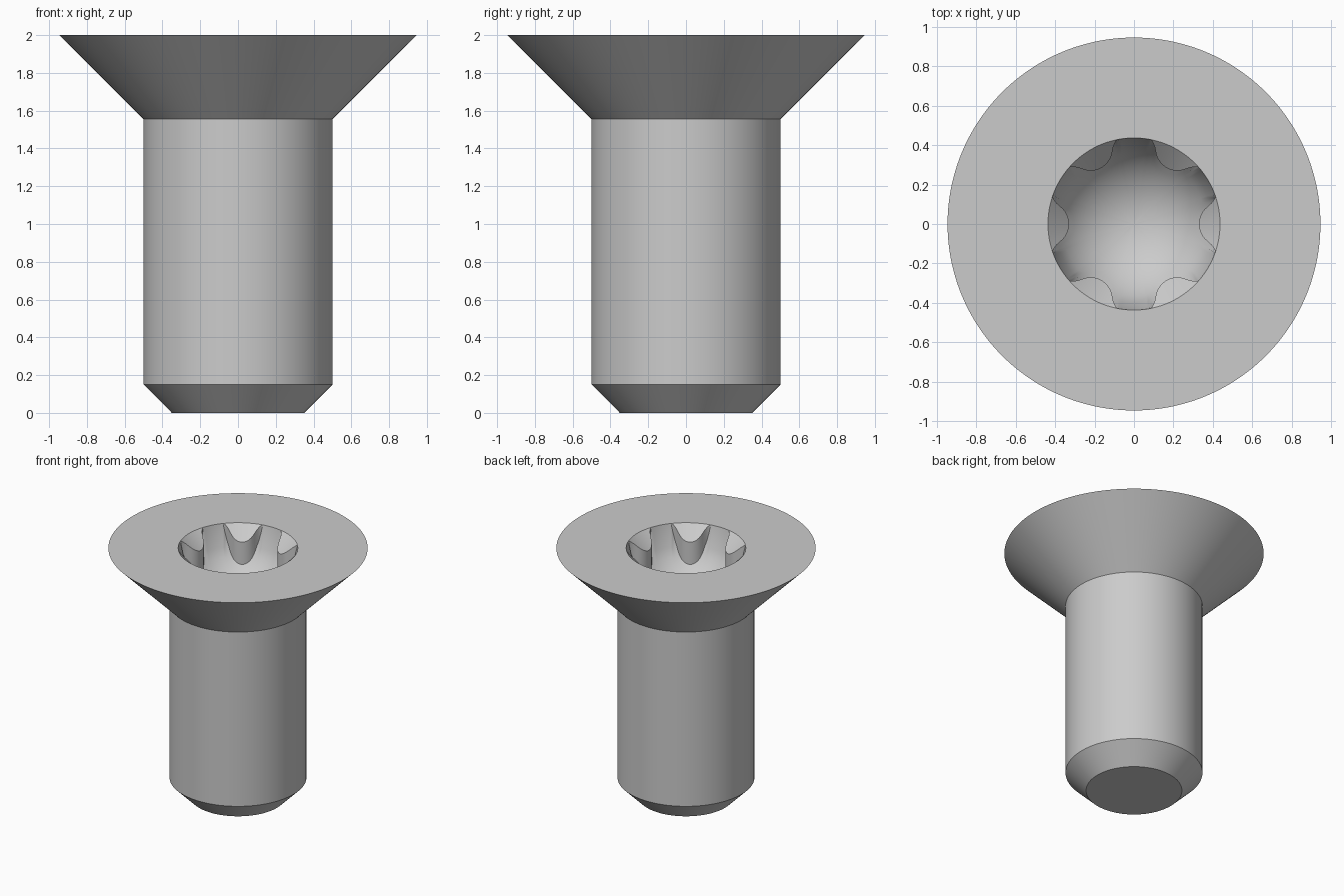
import bpy, bmesh
from math import sin, cos, pi, sqrt, radians

if "Cube" in bpy.data.objects:
    bpy.data.objects.remove(bpy.data.objects["Cube"], do_unlink=True)

SEGMENTS = 240
HEIGHT = 2.0
RIM = 0.437                                 # recess opening, also the bowl radius
LOBE_CENTRE, LOBE_RADIUS = 0.36, 0.11       # rounded pockets
TOOTH_CENTRE, TOOTH_RADIUS = 0.442, 0.112   # rounded teeth between them
SWITCH = radians(16.5)                      # where pocket and tooth arcs meet
angles = [2 * pi * i / SEGMENTS for i in range(SEGMENTS)]


def star(a):
    """Radius of the six-lobed socket outline, cut off at the rim."""
    phi = abs((a - pi / 2 + pi / 6) % (pi / 3) - pi / 6)
    if phi < SWITCH:
        c, r, side = LOBE_CENTRE, LOBE_RADIUS, 1
    else:
        phi = pi / 6 - phi
        c, r, side = TOOTH_CENTRE, TOOTH_RADIUS, -1
    return min(RIM, c * cos(phi) + side * sqrt(max(0, r * r - (c * sin(phi)) ** 2)))


def bowl(r):
    """Height of the round socket floor."""
    return HEIGHT - sqrt(max(0, RIM * RIM - r * r))


bm = bmesh.new()


def ring(radius, height):
    return [bm.verts.new((radius(a) * cos(a), radius(a) * sin(a), height(radius(a))))
            for a in angles]


# Outside: chamfered tip, plain shank, conical head, flat top up to the rim
rings = [ring(lambda a, r=r: r, lambda r, z=z: z) for r, z in
         ((0.35, 0), (0.5, 0.15), (0.5, 1.555), (0.947, HEIGHT), (RIM, HEIGHT))]

# Socket: chamfered tooth tops, upright star walls, round floor
rings.append(ring(star, lambda r: HEIGHT - (RIM - r)))
rings.append(ring(star, bowl))
for k in range(11, 0, -1):
    rings.append(ring(lambda a, k=k: star(a) * k / 12, bowl))

bm.faces.new(list(reversed(rings[0])))
for low, high in zip(rings, rings[1:]):
    for i in range(SEGMENTS):
        j = (i + 1) % SEGMENTS
        bm.faces.new((low[i], low[j], high[j], high[i]))
centre = bm.verts.new((0, 0, bowl(0)))
for i in range(SEGMENTS):
    bm.faces.new((rings[-1][i], rings[-1][(i + 1) % SEGMENTS], centre))

# Pockets that reach the rim collapse their chamfer and wall
bmesh.ops.remove_doubles(bm, verts=bm.verts, dist=0.0002)
bmesh.ops.recalc_face_normals(bm, faces=bm.faces)
mesh = bpy.data.meshes.new("countersunk_screw")
bm.to_mesh(mesh)
bm.free()
screw = bpy.data.objects.new("countersunk_screw", mesh)
bpy.context.collection.objects.link(screw)

# Plain grey metal
grey = bpy.data.materials.new("light_grey")
grey.use_nodes = True
colour = (0.6, 0.6, 0.6, 1)
grey.diffuse_color = colour
grey.node_tree.nodes["Principled BSDF"].inputs["Base Color"].default_value = colour
mesh.materials.append(grey)

bpy.context.view_layer.objects.active = screw
screw.select_set(True)
bpy.ops.object.shade_smooth_by_angle(angle=radians(30))
